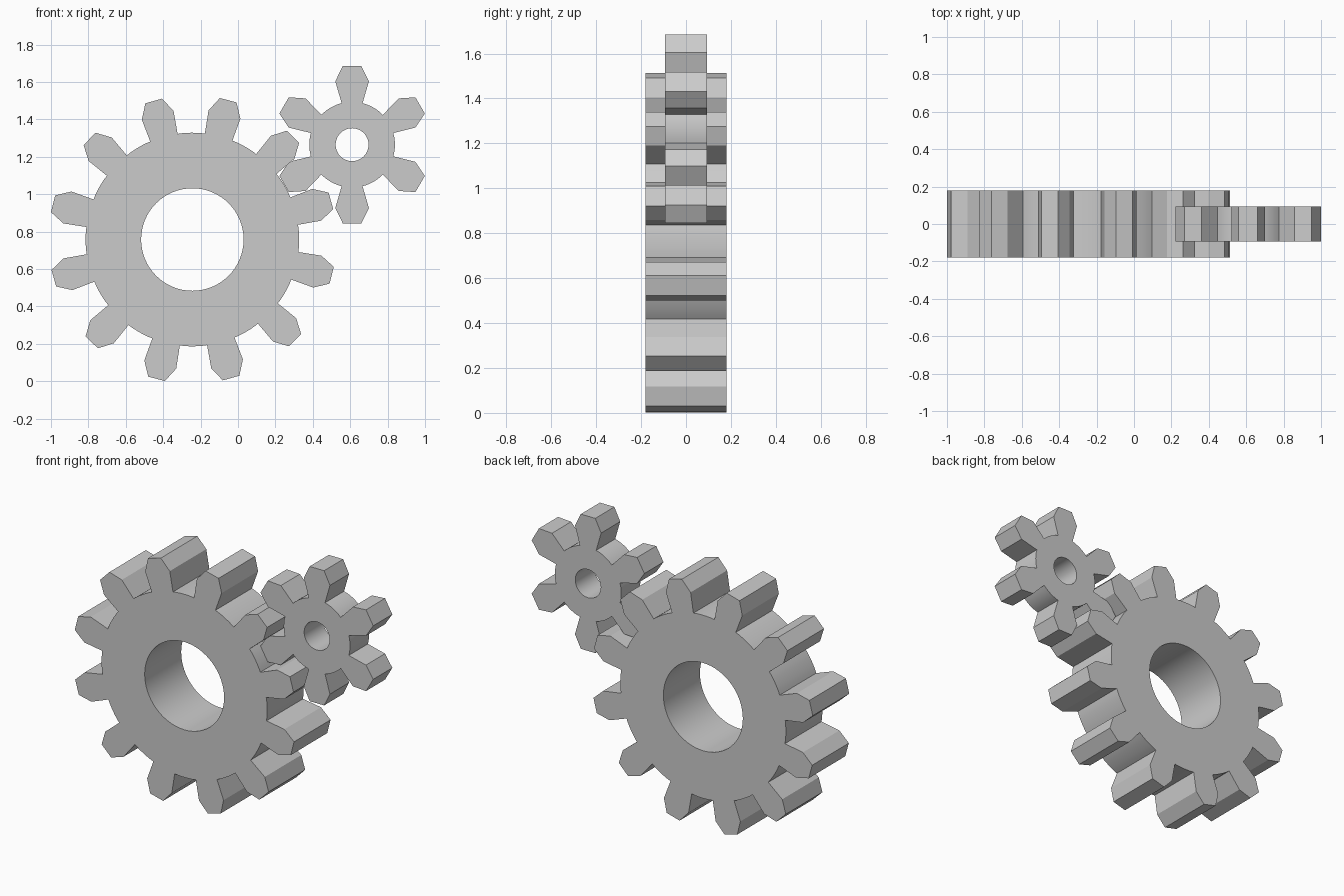
import bpy, bmesh, math

cube = bpy.data.objects.get("Cube")
if cube:
    bpy.data.objects.remove(cube, do_unlink=True)

# One plain grey for both gears
GREY = (0.6, 0.6, 0.6, 1.0)
grey = bpy.data.materials.new("light_grey")
grey.use_nodes = True
grey.diffuse_color = GREY
grey.node_tree.nodes["Principled BSDF"].inputs["Base Color"].default_value = GREY


def circle(radius, count):
    steps = [math.tau * i / count for i in range(count)]
    return [(radius * math.cos(a), radius * math.sin(a)) for a in steps]


def gear_outline(teeth, phase, root, tooth, arc_steps=6):
    """Tooth is (distance from centre, half width) pairs from base to tip."""
    points = []
    pitch = math.tau / teeth
    base_angle = math.atan2(tooth[0][1], tooth[0][0])
    for i in range(teeth):
        a = phase + i * pitch
        c, s = math.cos(a), math.sin(a)
        profile = [(r, -w) for r, w in tooth] + [(r, w) for r, w in reversed(tooth)]
        points += [(r * c - w * s, r * s + w * c) for r, w in profile]
        # Root arc up to the next tooth
        for k in range(1, arc_steps):
            b = a + base_angle + (pitch - 2 * base_angle) * k / arc_steps
            points.append((root * math.cos(b), root * math.sin(b)))
    return points


def make_gear(name, centre, half_depth, outline, bore):
    bm = bmesh.new()
    for loop in (outline, bore):
        verts = [bm.verts.new((x, -half_depth, z)) for x, z in loop]
        for i, v in enumerate(verts):
            bm.edges.new((v, verts[(i + 1) % len(verts)]))
    # Fill the face around the bore, then extrude it through the depth
    bmesh.ops.triangle_fill(bm, use_beauty=True, use_dissolve=False,
                            edges=bm.edges[:], normal=(0, -1, 0))
    result = bmesh.ops.extrude_face_region(bm, geom=bm.faces[:], use_keep_orig=True)
    moved = [g for g in result["geom"] if isinstance(g, bmesh.types.BMVert)]
    bmesh.ops.translate(bm, verts=moved, vec=(0, 2 * half_depth, 0))
    bmesh.ops.recalc_face_normals(bm, faces=bm.faces[:])
    mesh = bpy.data.meshes.new(name)
    bm.to_mesh(mesh)
    bm.free()
    mesh.materials.append(grey)
    obj = bpy.data.objects.new(name, mesh)
    obj.location = (centre[0], 0, centre[1])
    bpy.context.collection.objects.link(obj)
    bpy.ops.object.select_all(action="DESELECT")
    obj.select_set(True)
    bpy.context.view_layer.objects.active = obj
    bpy.ops.object.shade_smooth_by_angle(angle=math.radians(22))


# Large twelve-tooth gear
large_tooth = [(0.565, 0.076), (0.69, 0.088), (0.769, 0.046)]
make_gear("large_gear", (-0.244, 0.758), 0.18,
          gear_outline(12, math.radians(15.6), 0.571, large_tooth), circle(0.274, 64))

# Small six-tooth gear
small_tooth = [(0.222, 0.056), (0.339, 0.09), (0.42, 0.05)]
make_gear("small_gear", (0.61, 1.265), 0.094,
          gear_outline(6, math.radians(30), 0.229, small_tooth), circle(0.088, 48))
